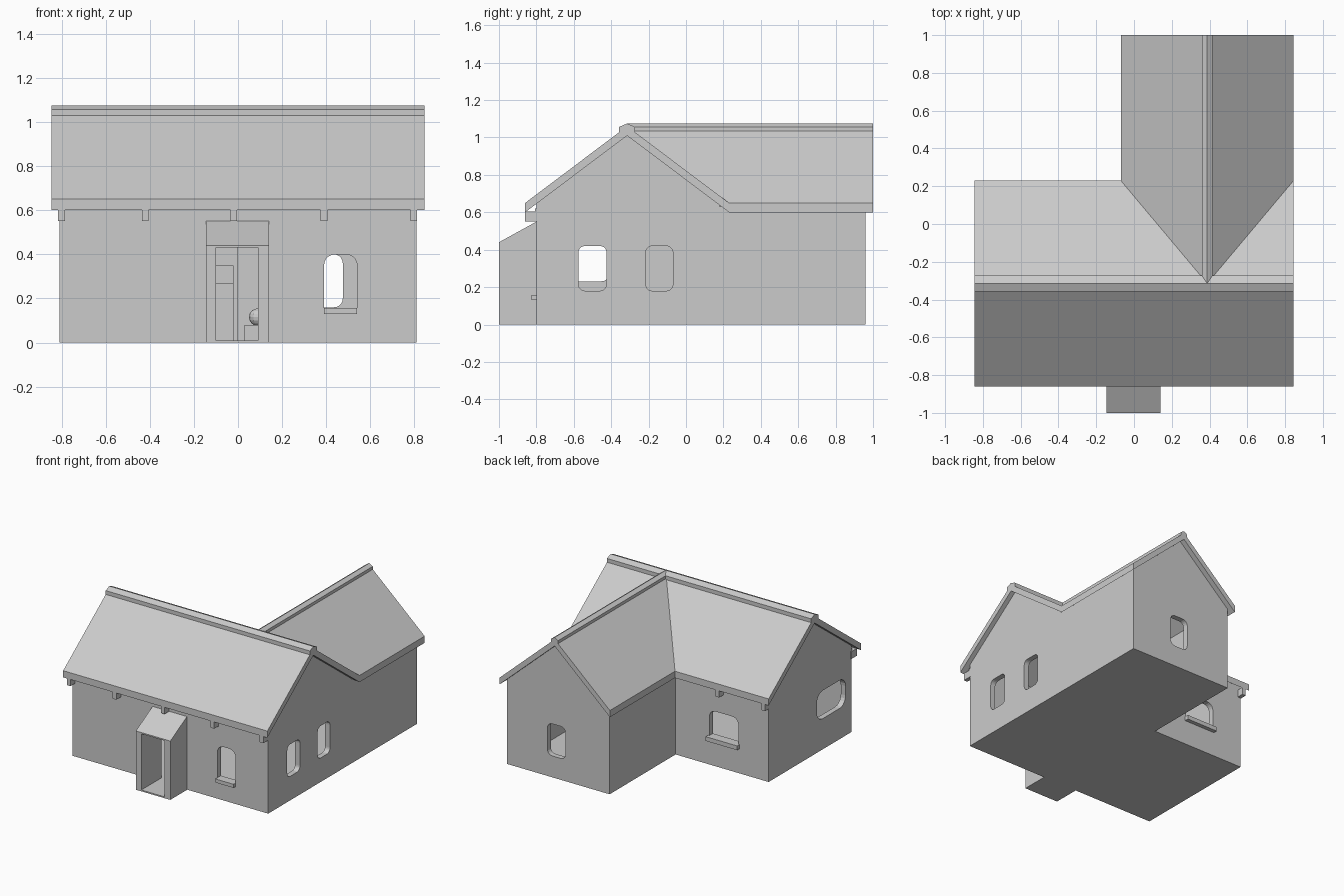
import bpy, bmesh, math

if "Cube" in bpy.data.objects:
    bpy.data.objects.remove(bpy.data.objects["Cube"])

mat = bpy.data.materials.new("plain grey")
mat.diffuse_color = (0.6, 0.6, 0.6, 1)
mat.use_nodes = True
mat.node_tree.nodes["Principled BSDF"].inputs["Base Color"].default_value = mat.diffuse_color


def finish(name, bm):
    bmesh.ops.recalc_face_normals(bm, faces=bm.faces)
    me = bpy.data.meshes.new(name)
    bm.to_mesh(me)
    bm.free()
    me.materials.append(mat)
    ob = bpy.data.objects.new(name, me)
    bpy.context.scene.collection.objects.link(ob)
    return ob


def loft(name, low, high):
    """Closed solid between two matching loops."""
    bm = bmesh.new()
    a = [bm.verts.new(p) for p in low]
    b = [bm.verts.new(p) for p in high]
    n = len(a)
    bm.faces.new(a)
    bm.faces.new(b)
    for i in range(n):
        j = (i + 1) % n
        bm.faces.new((a[i], a[j], b[j], b[i]))
    return finish(name, bm)


def prism(name, pts, axis, lo, hi):
    place = {'x': lambda p, t: (t, p[0], p[1]),
             'y': lambda p, t: (p[0], t, p[1])}[axis]
    return loft(name, [place(p, lo) for p in pts], [place(p, hi) for p in pts])


def box(name, x0, x1, y0, y1, z0, z1):
    return prism(name, [(x0, z0), (x1, z0), (x1, z1), (x0, z1)], 'y', y0, y1)


def boolean(ob, cutter, op):
    m = ob.modifiers.new("bool", 'BOOLEAN')
    m.operation, m.object, m.solver = op, cutter, 'EXACT'
    dg = bpy.context.evaluated_depsgraph_get()
    dg.update()
    me = bpy.data.meshes.new_from_object(ob.evaluated_get(dg))
    ob.modifiers.clear()
    ob.data = me
    bpy.data.objects.remove(cutter)


def rounded(u0, u1, v0, v1, r, bottom=True):
    """Window outline; square at the bottom if it has a sill."""
    pts = []
    for cu, cv, start in ((u1 - r, v1 - r, 0), (u0 + r, v1 - r, 90),
                          (u0 + r, v0 + r, 180), (u1 - r, v0 + r, 270)):
        if start >= 180 and not bottom:
            pts.append((u0 if start == 180 else u1, v0))
            continue
        for k in range(6):
            a = math.radians(start + 18 * k)
            pts.append((cu + r * math.cos(a), cv + r * math.sin(a)))
    return pts


# Roof planes (underside heights)
RY, RX, TOP, EAVE, THICK = -0.315, 0.3875, 1.01, 0.60, 0.05
MAIN_H, WING_H = 0.545, 0.4575
def main_z(y): return TOP - (TOP - EAVE) * abs(y - RY) / MAIN_H
def wing_z(x): return TOP - (TOP - EAVE) * abs(x - RX) / WING_H


def gable(u0, u1, ridge, zf, z0, drop):
    return [(u0, z0), (u1, z0), (u1, zf(u1) - drop), (ridge, TOP - drop), (u0, zf(u0) - drop)]


# Hollow L-shaped walls
walls = prism("walls", gable(-0.80, 0.18, RY, main_z, 0, 0), 'x', -0.81, 0.81)
boolean(walls, prism("wing", gable(-0.04, 0.81, RX, wing_z, 0, 0), 'y', -0.31, 0.96), 'UNION')
boolean(walls, prism("room", gable(-0.76, 0.14, RY, main_z, 0.01, 0.03), 'x', -0.77, 0.77), 'DIFFERENCE')
boolean(walls, prism("room", gable(0.0, 0.77, RX, wing_z, 0.01, 0.03), 'y', -0.28, 0.92), 'DIFFERENCE')

# Window and door openings
openings = [
    (rounded(0.39, 0.54, 0.155, 0.40, 0.05, False), 'y', -0.9, -0.7),
    (rounded(0.325, 0.475, 0.16, 0.40, 0.04), 'y', 0.86, 1.05),
    (rounded(-0.56, -0.32, 0.215, 0.41, 0.05, False), 'y', 0.08, 0.28),
    (rounded(-0.575, -0.425, 0.18, 0.42, 0.035), 'x', 0.7, 0.9),
    (rounded(-0.215, -0.07, 0.18, 0.42, 0.035), 'x', 0.7, 0.9),
    (rounded(-0.73, -0.39, 0.23, 0.44, 0.07), 'x', -0.9, -0.7),
]
for pts, axis, lo, hi in openings:
    boolean(walls, prism("cutter", pts, axis, lo, hi), 'DIFFERENCE')
boolean(walls, box("cutter", -0.10, 0.09, -0.9, -0.7, 0.01, 0.43), 'DIFFERENCE')

# Porch
porch = prism("porch", [(-1, 0), (-0.80, 0), (-0.80, 0.55), (-1, 0.44)], 'x', -0.145, 0.14)
boolean(porch, box("cutter", -0.10, 0.09, -1.1, -0.7, 0.01, 0.43), 'DIFFERENCE')

# Window sills
box("front_window_sill", 0.39, 0.54, -0.825, -0.76, 0.13, 0.157)
box("back_window_sill", -0.57, -0.31, 0.14, 0.21, 0.185, 0.217)

# Roof slabs, mitred along the valleys
X, YF, YB = 0.845, RY - MAIN_H, RY + MAIN_H
XL = RX - WING_H
slabs = [
    ("main_roof_front", [(-X, YF), (X, YF), (X, RY), (-X, RY)], 'm'),
    ("main_roof_back", [(-X, RY), (RX, RY), (XL, YB), (-X, YB)], 'm'),
    ("main_roof_back_corner", [(RX, RY), (X, RY), (X, YB)], 'm'),
    ("wing_roof_left", [(RX, RY), (RX, 1), (XL, 1), (XL, YB)], 'w'),
    ("wing_roof_right", [(RX, RY), (X, YB), (X, 1), (RX, 1)], 'w'),
]
for name, plan, kind in slabs:
    low = [(x, y, main_z(y) if kind == 'm' else wing_z(x)) for x, y in plan]
    loft(name, low, [(x, y, z + THICK) for x, y, z in low])


# Ridge caps
def cap(c, w):
    return [(c - w, 1.025), (c + w, 1.025), (c + w, 1.057), (c, 1.075), (c - w, 1.057)]
prism("main_ridge_cap", cap(RY, 0.042), 'x', -X, X)
prism("wing_ridge_cap", cap(RX, 0.028), 'y', RY, 1)

# Rafter tails and wall plate under the eaves
for x in (-0.80, -0.42, -0.02, 0.39, 0.797):
    box("front_rafter_tail", x - 0.015, x + 0.015, -0.86, -0.79, 0.55, 0.605)
    if x < -0.1:
        box("back_rafter_tail", x - 0.015, x + 0.015, 0.17, 0.23, 0.55, 0.605)
box("front_wall_plate", -0.81, 0.81, -0.806, -0.79, 0.55, 0.62)

# Furniture glimpsed through the doorway
box("cabinet", -0.22, -0.02, 0.04, 0.14, 0.01, 0.27)
box("cabinet_top", -0.22, -0.02, 0.07, 0.14, 0.27, 0.35)
box("side_table", 0.03, 0.18, 0.3, 0.45, 0.01, 0.08)
bm = bmesh.new()
bmesh.ops.create_uvsphere(bm, u_segments=12, v_segments=8, radius=0.04)
bmesh.ops.translate(bm, verts=bm.verts, vec=(0.09, 0.37, 0.115))
finish("pot", bm)
